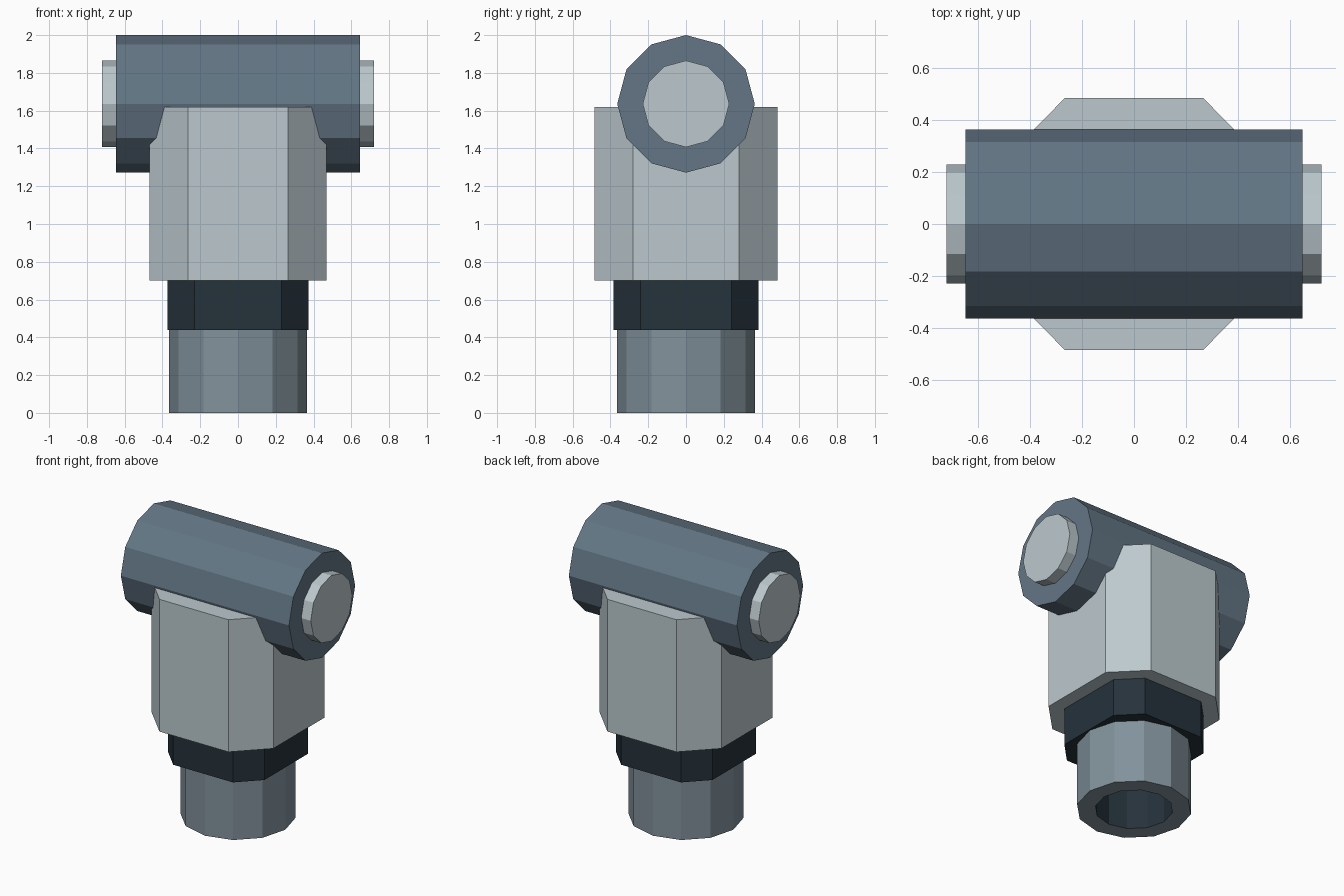
import bpy, bmesh, math
from mathutils import Matrix

if "Cube" in bpy.data.objects:
    bpy.data.objects.remove(bpy.data.objects["Cube"])


def material(name, rgb):
    lin = [((c / 255 + 0.055) / 1.055) ** 2.4 for c in rgb]
    m = bpy.data.materials.new(name)
    m.diffuse_color = (*lin, 1)
    m.use_nodes = True
    m.node_tree.nodes["Principled BSDF"].inputs["Base Color"].default_value = m.diffuse_color
    return m


LIGHT = material("light_grey", (188, 201, 206))
BLUE = material("slate_blue", (99, 118, 133))
STEEL = material("steel_grey", (130, 146, 156))
DARK = material("dark_navy", (37, 50, 59))


def finish(name, bm, *mats):
    bmesh.ops.recalc_face_normals(bm, faces=bm.faces)
    me = bpy.data.meshes.new(name)
    bm.to_mesh(me)
    bm.free()
    for m in mats:
        me.materials.append(m)
    ob = bpy.data.objects.new(name, me)
    bpy.context.collection.objects.link(ob)
    return ob


def loft(name, rings, *mats, dark_from=99, matrix=None):
    """Skin a list of closed rings and cap both ends."""
    bm = bmesh.new()
    vs = [[bm.verts.new(p) for p in ring] for ring in rings]
    n = len(vs[0])
    for k, (a, b) in enumerate(zip(vs, vs[1:])):
        for i in range(n):
            j = (i + 1) % n
            f = bm.faces.new((a[i], a[j], b[j], b[i]))
            f.material_index = int(k >= dark_from)
    bm.faces.new(vs[0])
    bm.faces.new(vs[-1]).material_index = int(len(rings) - 1 >= dark_from)
    if matrix:
        bm.transform(matrix)
    return finish(name, bm, *mats)


def circle(r, z, n=12):
    return [(r * math.cos(math.tau * i / n), r * math.sin(math.tau * i / n), z)
            for i in range(n)]


def octagon(x, y, fx, fy, z):
    return [(x, -fy, z), (x, fy, z), (fx, y, z), (-fx, y, z),
            (-x, fy, z), (-x, -fy, z), (-fx, -y, z), (fx, -y, z)]


# Hollow lower tube with dark bore
loft("lower_tube",
     [circle(0.364, 0.45), circle(0.364, 0), circle(0.246, 0), circle(0.246, 0.28)],
     STEEL, DARK, dark_from=2)

# Dark collar and main block
loft("collar", [octagon(0.372, 0.384, 0.23, 0.24, z) for z in (0.44, 0.71)], DARK)
loft("body_block", [octagon(0.468, 0.485, 0.265, 0.28, z) for z in (0.70, 1.62)], LIGHT)

# Cross barrel lying along x
ALONG_X = Matrix.Translation((0, 0, 1.636)) @ Matrix.Rotation(math.pi / 2, 4, 'Y')
loft("cross_barrel", [circle(0.364, x) for x in (-0.647, 0.647)], BLUE, matrix=ALONG_X)

# End plugs
for side, s in (("left", -1), ("right", 1)):
    loft(side + "_end_plug", [circle(0.229, s * x) for x in (0.60, 0.72)],
         LIGHT, matrix=ALONG_X)
